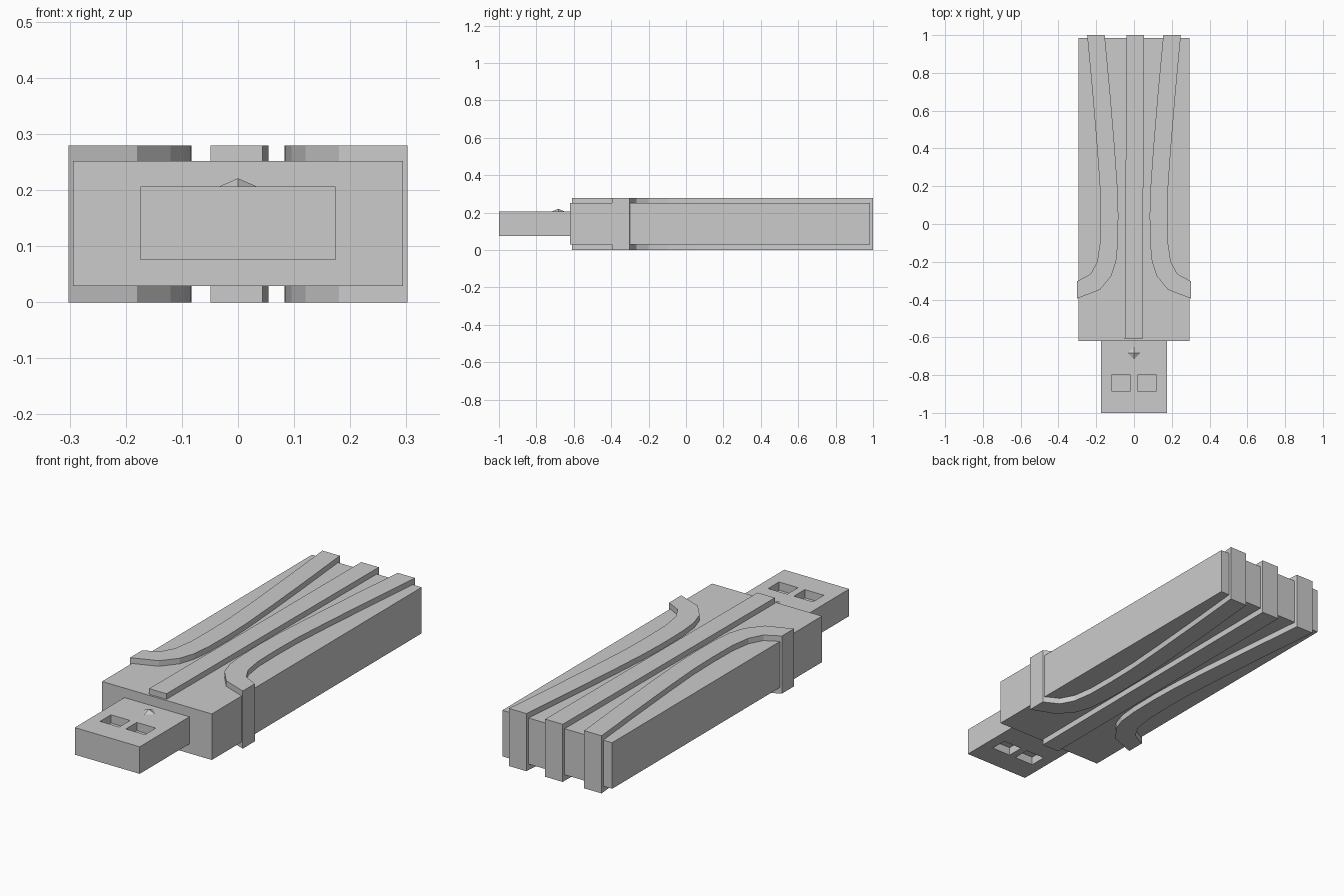
import bpy, bmesh

if "Cube" in bpy.data.objects:
    bpy.data.objects.remove(bpy.data.objects["Cube"])


def extrude_profile(name, pts, z0, z1):
    """Closed xy outline extruded from z0 to z1."""
    bm = bmesh.new()
    face = bm.faces.new([bm.verts.new((x, y, z0)) for x, y in pts])
    top = bmesh.ops.extrude_face_region(bm, geom=[face])["geom"]
    bmesh.ops.translate(bm, vec=(0, 0, z1 - z0),
                        verts=[v for v in top if isinstance(v, bmesh.types.BMVert)])
    bmesh.ops.recalc_face_normals(bm, faces=bm.faces)
    mesh = bpy.data.meshes.new(name)
    bm.to_mesh(mesh)
    bm.free()
    obj = bpy.data.objects.new(name, mesh)
    bpy.context.collection.objects.link(obj)
    return obj


def box(name, x0, x1, y0, y1, z0, z1):
    return extrude_profile(name, [(x0, y0), (x1, y0), (x1, y1), (x0, y1)], z0, z1)


# Main casing
box("casing", -0.294, 0.294, -0.62, 0.985, 0.029, 0.252)

# Connector plug with two square pockets on the top and bottom
plug = box("plug", -0.174, 0.174, -1.0, -0.61, 0.075, 0.206)
for x in (-0.12, 0.018):
    for z0, z1 in ((0.166, 0.25), (0.03, 0.115)):
        cutter = box("pocket_cutter", x, x + 0.102, -0.883, -0.80, z0, z1)
        cutter.hide_render = True
        mod = plug.modifiers.new("pocket", 'BOOLEAN')
        mod.operation = 'DIFFERENCE'
        mod.solver = 'EXACT'
        mod.object = cutter
        bpy.context.view_layer.objects.active = plug
        bpy.ops.object.modifier_apply(modifier=mod.name)
        bpy.data.objects.remove(cutter)

# Small pyramid marker on the plug
bpy.ops.mesh.primitive_cone_add(vertices=4, radius1=0.041, radius2=0, depth=0.018,
                                location=(0, -0.683, 0.212))
bpy.context.object.name = "plug_marker"

# Straight centre rib, slightly skewed
extrude_profile("centre_rib", [(-0.049, -0.61), (0.044, -0.61), (0.054, 1.0), (-0.04, 1.0)],
                0, 0.279)

# Curved side ribs, flaring out over the casing edges
outer = [(0.248, 1.0), (0.22, 0.7), (0.195, 0.4), (0.181, 0.2), (0.178, 0.05), (0.18, -0.1),
         (0.195, -0.2), (0.23, -0.265), (0.302, -0.303)]
inner = [(0.302, -0.395), (0.18, -0.348), (0.12, -0.275), (0.095, -0.2), (0.085, -0.1),
         (0.083, 0.05), (0.088, 0.2), (0.102, 0.4), (0.127, 0.7), (0.155, 1.0)]
for side, s in (("left", -1), ("right", 1)):
    extrude_profile(side + "_rib", [(s * x, y) for x, y in outer + inner], 0, 0.279)
